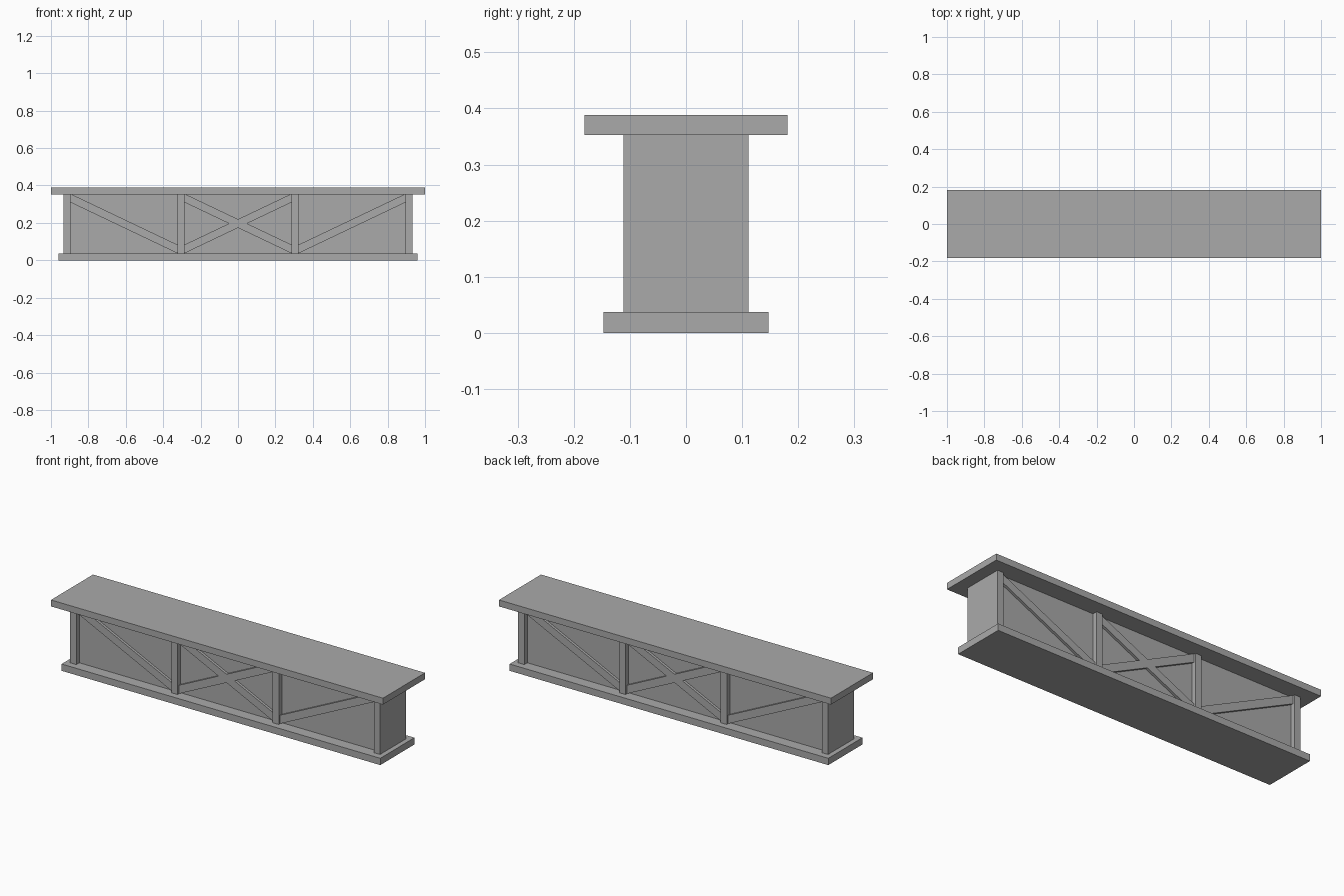
import bpy
import bmesh
import math
from mathutils import Matrix, Vector

default = bpy.data.objects.get("Cube")
if default:
    bpy.data.objects.remove(default, do_unlink=True)

grey = bpy.data.materials.new("plain grey")
grey.use_nodes = True
colour = (0.4, 0.4, 0.4, 1)
grey.diffuse_color = colour
grey.node_tree.nodes["Principled BSDF"].inputs["Base Color"].default_value = colour

BASE_TOP, DECK_BOTTOM, HEIGHT = 0.037, 0.353, 0.388
POST_Y, BRACE_Y, PANEL_Y = 0.111, 0.099, 0.085   # half depths
END_X, INNER_X, POST_W = 0.915, 0.305, 0.037


def finish(name, bm):
    mesh = bpy.data.meshes.new(name)
    bm.to_mesh(mesh)
    bm.free()
    mesh.materials.append(grey)
    obj = bpy.data.objects.new(name, mesh)
    bpy.context.collection.objects.link(obj)
    return obj


def box(name, size, centre):
    bm = bmesh.new()
    bmesh.ops.create_cube(bm, size=1, matrix=Matrix.Translation(centre) @ Matrix.Diagonal((*size, 1)))
    return finish(name, bm)


def brace(name, start, end, height=0.046):
    """Sloping bar with upright ends, so it fits between two posts."""
    bm = bmesh.new()
    (x0, z0), (x1, z1) = start, end
    h = height / 2
    profile = [(x0, z0 - h), (x1, z1 - h), (x1, z1 + h), (x0, z0 + h)]
    face = bm.faces.new([bm.verts.new((x, -BRACE_Y, z)) for x, z in profile])
    side = bmesh.ops.extrude_face_region(bm, geom=[face])["geom"]
    verts = [v for v in side if isinstance(v, bmesh.types.BMVert)]
    bmesh.ops.translate(bm, verts=verts, vec=Vector((0, BRACE_Y * 2, 0)))
    bmesh.ops.recalc_face_normals(bm, faces=bm.faces)
    return finish(name, bm)


# Slabs
box("base_slab", (1.92, 0.294, BASE_TOP), (0, 0, BASE_TOP / 2))
box("top_slab", (2, 0.362, HEIGHT - DECK_BOTTOM), (0, 0, (HEIGHT + DECK_BOTTOM) / 2))

# Recessed core between the slabs
web = DECK_BOTTOM - BASE_TOP
mid = (DECK_BOTTOM + BASE_TOP) / 2
box("core_panel", (END_X * 2, PANEL_Y * 2, web), (0, 0, mid))

# Posts run through the full depth and show on both faces
for side, sign in (("left", 1), ("right", -1)):
    for place, x in (("end", END_X), ("inner", INNER_X)):
        box(f"{side}_{place}_post", (POST_W, POST_Y * 2, web), (sign * x, 0, mid))

# Diagonal braces: one in each outer bay, a cross in the middle bay
half = POST_W / 2
low, high = 0.06, 0.333
for side, sign in (("left", 1), ("right", -1)):
    brace(f"{side}_outer_brace", (sign * (INNER_X + half), low), (sign * (END_X - half), high))
    brace(f"{side}_cross_brace", (sign * (INNER_X - half), low), (sign * (half - INNER_X), high))
